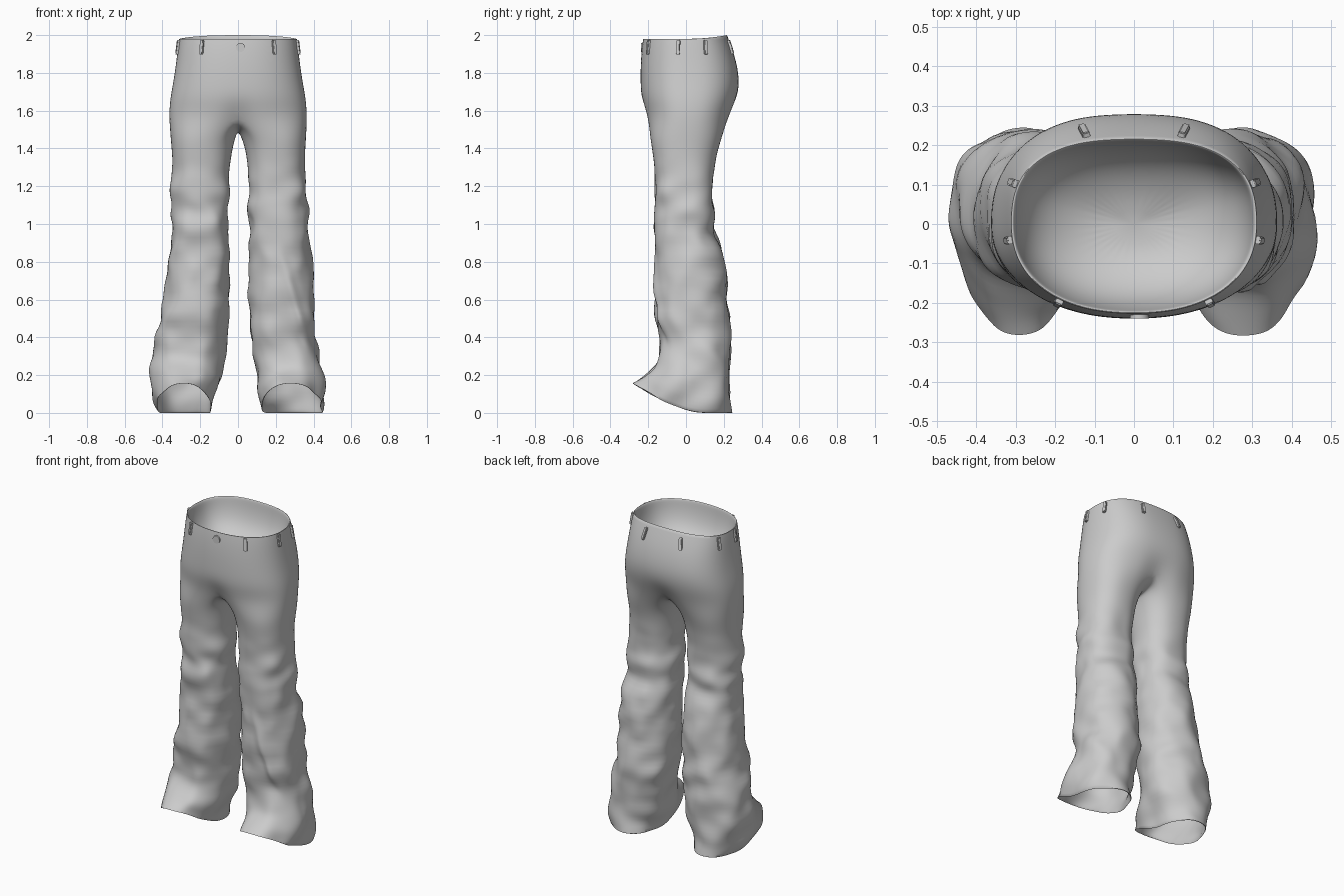
import bpy, bmesh, math
from mathutils import Vector, Matrix, noise
from mathutils.bvhtree import BVHTree

if "Cube" in bpy.data.objects:
    bpy.data.objects.remove(bpy.data.objects["Cube"])

N = 32  # waist segments
LN = 24  # leg segments

# torso: z, half width, front y, back y
TORSO = [(1.98, .313, -.228, .218), (1.93, .32, -.235, .245), (1.85, .329, -.241, .27),
         (1.75, .344, -.242, .285), (1.66, .361, -.238, .27), (1.57, .367, -.212, .235)]
# legs: z, front lift, front y, back y, inner/outer x of -x leg, inner/outer x of +x leg
LEGS = [(1.46, 0, -.192, .192, .014, .358, .018, .362), (1.37, 0, -.176, .163, .034, .35, .045, .355),
        (1.27, 0, -.165, .148, .046, .345, .052, .356), (1.19, 0, -.165, .14, .046, .364, .055, .364),
        (1.12, 0, -.165, .143, .046, .352, .055, .367), (1.05, 0, -.166, .152, .046, .364, .055, .37),
        (.98, 0, -.165, .148, .046, .342, .055, .376), (.88, 0, -.162, .19, .047, .357, .055, .385),
        (.75, 0, -.16, .212, .048, .382, .055, .396), (.6, 0, -.162, .217, .05, .397, .057, .402),
        (.48, 0, -.158, .226, .053, .412, .062, .404), (.38, 0, -.14, .236, .057, .438, .07, .41),
        (.29, .01, -.132, .235, .07, .458, .087, .436), (.18, .05, -.172, .232, .092, .476, .106, .456),
        (.08, .11, -.235, .236, .118, .458, .118, .472), (0, .157, -.287, .246, .14, .43, .125, .446)]


def power(v, n):
    return math.copysign(abs(v) ** (2 / n), v)


def torso_ring(z, rx, yf, yb):
    pts = []
    for j in range(N):
        a = 2 * math.pi * j / N
        c = -math.cos(a)
        n = 2.6 if c > 0 else 2.25
        x, y = rx * power(math.sin(a), n), (yb if c > 0 else -yf) * power(c, n)
        pts.append(Vector((x, y, z)))
    return pts


def leg_ring(row, s):
    z, lift, yf, yb = row[:4]
    xi, xo = row[6:] if s > 0 else row[4:6]
    cx, cy, rx, ry = (xi + xo) / 2, (yf + yb) / 2, (xo - xi) / 2, (yb - yf) / 2
    pts = []
    for i in range(LN):
        a = math.radians(60 + 15 * i)
        y = cy - ry * power(math.sin(a), 2.3)
        t = max(0, (.05 - y) / (.05 - yf))
        pts.append(Vector((s * (cx - rx * power(math.cos(a), 2.3)), y, z + lift * t ** 1.3)))
    return pts


def shrink(pts, f, dz=0):
    c = sum(pts, Vector()) / len(pts)
    return [Vector((c.x + (p.x - c.x) * f, c.y + (p.y - c.y) * f, p.z + dz)) for p in pts]


bm = bmesh.new()
crease = bm.edges.layers.float.new('crease_edge')


def add(pts):
    return [bm.verts.new(p) for p in pts]


def bridge(a, b):
    for i in range(len(a)):
        k = (i + 1) % len(a)
        bm.faces.new((a[i], a[k], b[k], b[i]))


def loft(start, rings):
    for pts in rings:
        new = add(pts)
        bridge(start, new)
        start = new
    return start


def close(ring, z):
    c = sum((v.co for v in ring), Vector()) / len(ring)
    pole = bm.verts.new((c.x, c.y, z))
    for i in range(len(ring)):
        bm.faces.new((ring[i], ring[(i + 1) % len(ring)], pole))


def sharpen(ring, val=.8):
    for i, v in enumerate(ring):
        bm.edges.get((v, ring[(i + 1) % len(ring)]))[crease] = val


# torso, with the waist rising slightly at the back
rings = [torso_ring(*r) for r in TORSO]
for p in rings[0]:
    p.z += .02 * max(0, p.y / .218) ** 2
for p in rings[-1]:
    p.y *= 1 - .14 * math.exp(-(p.x / .06) ** 2)
waist = add(rings[0])
base = loft(waist, rings[1:])

# rim and bowl-shaped lining inside the waist
rim = rings[0]
lining = loft(waist, [shrink(rim, f, dz) for f, dz in
                      ((.97, 0), (.95, -.06), (.86, -.14), (.66, -.2), (.35, -.24))])
close(lining, 1.74)
sharpen(waist)

# crotch seam joining front and back
front, back = base[0].co, base[N // 2].co
seam = []
for k in range(1, 8):
    t = k / 8
    p = back.lerp(front, t)
    seam.append(bm.verts.new((0, p.y, p.z - .08 * math.sin(math.pi * t))))

# legs with a hem and inner lining
for s in (1, -1):
    half = [base[(s * j) % N] for j in range(N // 2 + 1)]
    legs = [leg_ring(r, s) for r in LEGS]
    hem = loft(half + seam, legs)
    inner = [shrink(p, .96) for p in legs[:-5:-1]]
    inner += [shrink(legs[-4], .7, .04), shrink(legs[-4], .35, .06)]
    close(loft(hem, inner), .36)
    sharpen(hem)

bmesh.ops.recalc_face_normals(bm, faces=bm.faces)
mesh = bpy.data.meshes.new("trousers")
bm.to_mesh(mesh)
bm.free()
trousers = bpy.data.objects.new("trousers", mesh)
bpy.context.collection.objects.link(trousers)
mod = trousers.modifiers.new("smooth", 'SUBSURF')
mod.levels = mod.render_levels = 2
dg = bpy.context.evaluated_depsgraph_get()
trousers.data = bpy.data.meshes.new_from_object(trousers.evaluated_get(dg))
trousers.modifiers.clear()

# cloth folds on the legs
for v in trousers.data.vertices:
    p = v.co
    m = min(1, max(0, (1.35 - p.z) / .25))
    d = noise.noise_vector(Vector((p.x * 7, p.y * 7, p.z * 9))) * .02 * m
    v.co.x += d.x
    v.co.y += d.y
    if p.y < .02 and p.x > 0 and .24 < p.z < .9:
        line = .24 + (.8 - p.z) * .3
        fade = math.sin(math.pi * (p.z - .24) / .66)
        v.co.y -= .018 * fade * math.exp(-((p.x - line) / .025) ** 2)


def smooth(ob):
    bpy.ops.object.select_all(action='DESELECT')
    ob.select_set(True)
    bpy.context.view_layer.objects.active = ob
    bpy.ops.object.shade_smooth_by_angle(angle=math.radians(50))


smooth(trousers)
tree = BVHTree.FromPolygons([v.co for v in trousers.data.vertices],
                            [p.vertices for p in trousers.data.polygons])


def on_surface(x, y, z):
    start = Vector((x * 2, y * 2, z))
    return tree.ray_cast(start, Vector((-x, -y, 0)).normalized())[:2]


# belt loops around the waist
spots = [("front", .185, -.19), ("side_front", .31, -.04), ("side_back", .31, .105), ("back", .125, .23)]
for name, x, y in spots:
    for s, side in ((1, "right"), (-1, "left")):
        top, nrm = on_surface(s * x, y, 1.97)
        low, _ = on_surface(s * x, y, 1.9)
        up = (top - low).normalized()
        across = up.cross(nrm).normalized()
        out = across.cross(up)
        rot = Matrix((across, out, up)).transposed().to_4x4()
        b = bmesh.new()
        bmesh.ops.create_cube(b, size=1, matrix=Matrix.Translation((top + low) / 2 + out * .005)
                              @ rot @ Matrix.Diagonal((.02, .016, .076, 1)))
        bmesh.ops.bevel(b, geom=b.edges[:], offset=.003, segments=2, affect='EDGES')
        me = bpy.data.meshes.new("belt_loop")
        b.to_mesh(me)
        b.free()
        loop = bpy.data.objects.new(f"belt_loop_{name}_{side}", me)
        bpy.context.collection.objects.link(loop)
        smooth(loop)

# button
pos, _ = on_surface(.014, -.24, 1.935)
bpy.ops.mesh.primitive_cylinder_add(vertices=24, radius=.024, depth=.014, location=pos,
                                    rotation=(math.pi / 2, 0, 0))
button = bpy.context.object
button.name = "button"
smooth(button)
